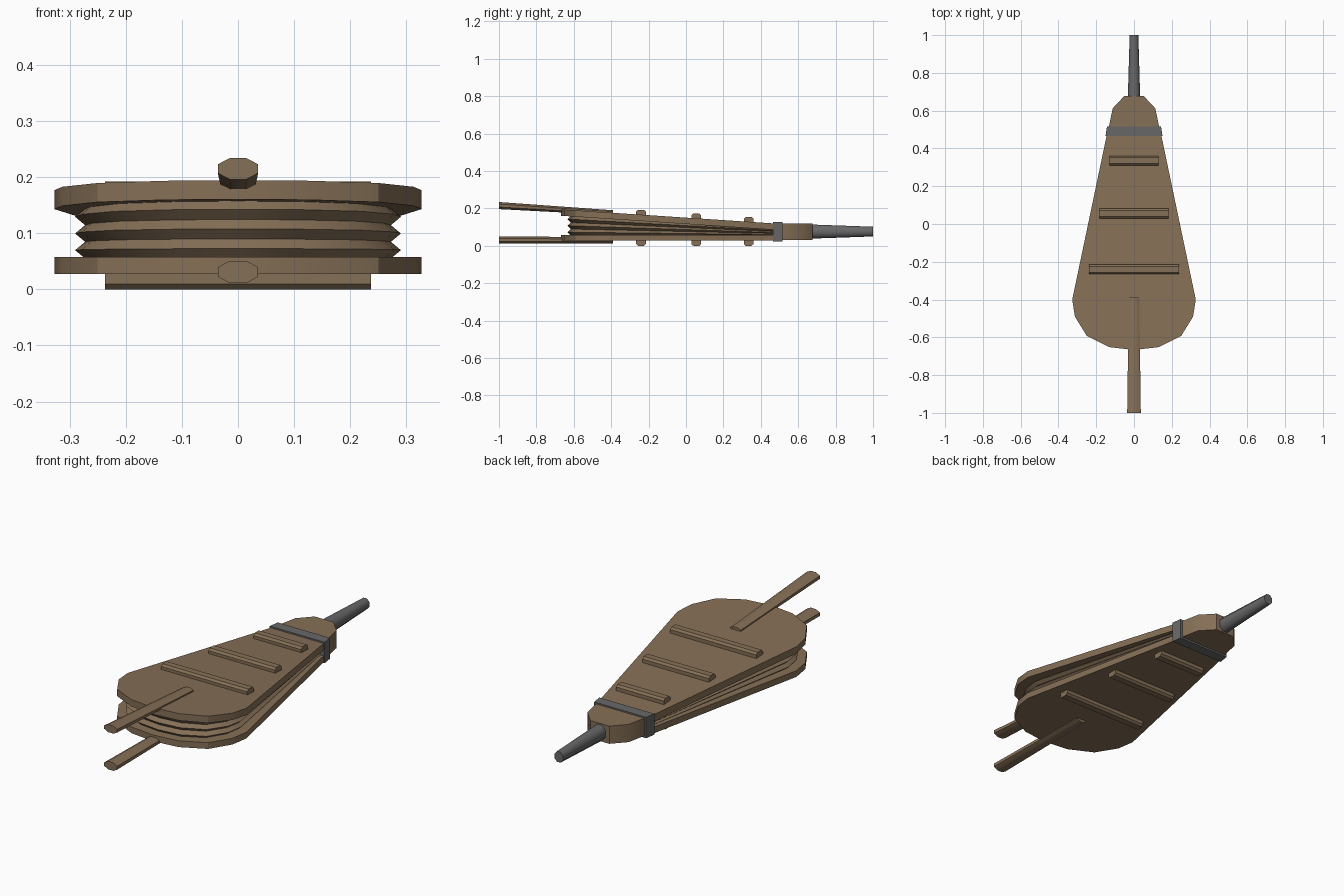
import bpy, math
from mathutils import Vector

if "Cube" in bpy.data.objects:
    bpy.data.objects.remove(bpy.data.objects["Cube"])


def material(name, rgb):
    m = bpy.data.materials.new(name)
    m.diffuse_color = (*rgb, 1)
    m.use_nodes = True
    m.node_tree.nodes["Principled BSDF"].inputs["Base Color"].default_value = m.diffuse_color
    return m


WOOD = material("brown wood", (0.235, 0.16, 0.094))
IRON = material("grey iron", (0.135, 0.137, 0.135))
SLOPE = -0.066


def top_z(y):
    """Height of the upper face of the tilted top board."""
    return 0.1505 + SLOPE * y


def loft(name, rings, mat, angle=30):
    """Skin a list of equal-length closed rings and cap both ends."""
    n = len(rings[0])
    verts = [tuple(p) for r in rings for p in r]
    faces = [(k * n + i, k * n + (i + 1) % n, (k + 1) * n + (i + 1) % n, (k + 1) * n + i)
             for k in range(len(rings) - 1) for i in range(n)]
    faces += [tuple(reversed(range(n))), tuple(range(len(verts) - n, len(verts)))]
    me = bpy.data.meshes.new(name)
    me.from_pydata(verts, [], faces)
    me.materials.append(mat)
    ob = bpy.data.objects.new(name, me)
    bpy.context.collection.objects.link(ob)
    bpy.ops.object.select_all(action='DESELECT')
    ob.select_set(True)
    bpy.context.view_layer.objects.active = ob
    bpy.ops.object.mode_set(mode='EDIT')
    bpy.ops.mesh.select_all(action='SELECT')
    bpy.ops.mesh.normals_make_consistent(inside=False)
    bpy.ops.object.mode_set(mode='OBJECT')
    bpy.ops.object.shade_smooth_by_angle(angle=math.radians(angle))
    return ob


def bar(name, a, b, ra, rb, mat, sides=8):
    """Tapered rod running along y; ra and rb are (x, z) radii."""
    rings = []
    for (y, z), (rx, rz) in ((a, ra), (b, rb)):
        s = 1 / math.cos(math.pi / sides)
        rings.append([(rx * s * math.cos(t), y, z + rz * s * math.sin(t))
                      for t in [(i + 0.5) * 2 * math.pi / sides for i in range(sides)]])
    return loft(name, rings, mat, 50)


# Teardrop outline shared by both boards and the bellows
half = [(0.135, 0.515), (0.327, -0.40), (0.313, -0.49), (0.25, -0.592), (0.13, -0.652)]
outline = half + [(0, -0.667)] + [(-x, y) for x, y in reversed(half)]

# Boards
loft("bottom_board", [[(x, y, z) for x, y in outline] for z in (0.027, 0.058)], WOOD)
loft("top_board", [[(x, y, top_z(y) - d) for x, y in outline] for d in (0.034, 0)], WOOD)

# Pleated leather between the boards
folds = []
for i in range(7):
    t = i / 6
    inset = 0.037 if i % 2 else 0.055
    ring = []
    for x, y in outline:
        c = Vector((0, -0.30))
        k = 1 - inset / 0.33
        yy = y if y > 0 else c.y + (y - c.y) * (1 - inset / 0.40)
        ring.append((x * k, yy, 0.055 + t * (top_z(yy) - 0.032 - 0.055)))
    folds.append(ring)
loft("bellows_folds", folds, WOOD)

# Handles
bar("bottom_handle", (-1.0, 0.031), (-0.39, 0.029), (0.036, 0.020), (0.028, 0.016), WOOD)
bar("top_handle", (-1.0, 0.215), (-0.39, 0.177), (0.036, 0.019), (0.028, 0.013), WOOD)

# Cross slats on both faces, with chamfered outer edges
for i, (y, w) in enumerate(((-0.24, 0.237), (0.055, 0.183), (0.335, 0.131))):
    for side, base, out in (("top", top_z(y) - 0.006, top_z(y) + 0.026), ("bottom", 0.032, 0.0)):
        mid = base + (out - base) * 0.7
        prof = [(-0.026, base), (-0.026, mid), (-0.016, out), (0.016, out), (0.026, mid), (0.026, base)]
        loft(f"{side}_slat_{i + 1}", [[(x, y + dy, z) for dy, z in prof] for x in (-w, w)], WOOD)

# Iron band around the neck
loft("neck_band", [[(-w, y, 0.023), (w, y, 0.023), (w, y, 0.127), (-w, y, 0.127)]
                   for y, w in ((0.465, 0.151), (0.517, 0.143))], IRON)

# Wooden head block
head = [(0.135, 0.50), (0.132, 0.52), (0.113, 0.612), (0.052, 0.677)]
head += [(-x, y) for x, y in reversed(head)]
loft("head_block", [[(x, y, z) for x, y in head] for z in (0.032, 0.12)], WOOD, 40)

# Nozzle
bar("nozzle", (0.66, 0.076), (1.0, 0.076), (0.033, 0.038), (0.023, 0.026), IRON)
